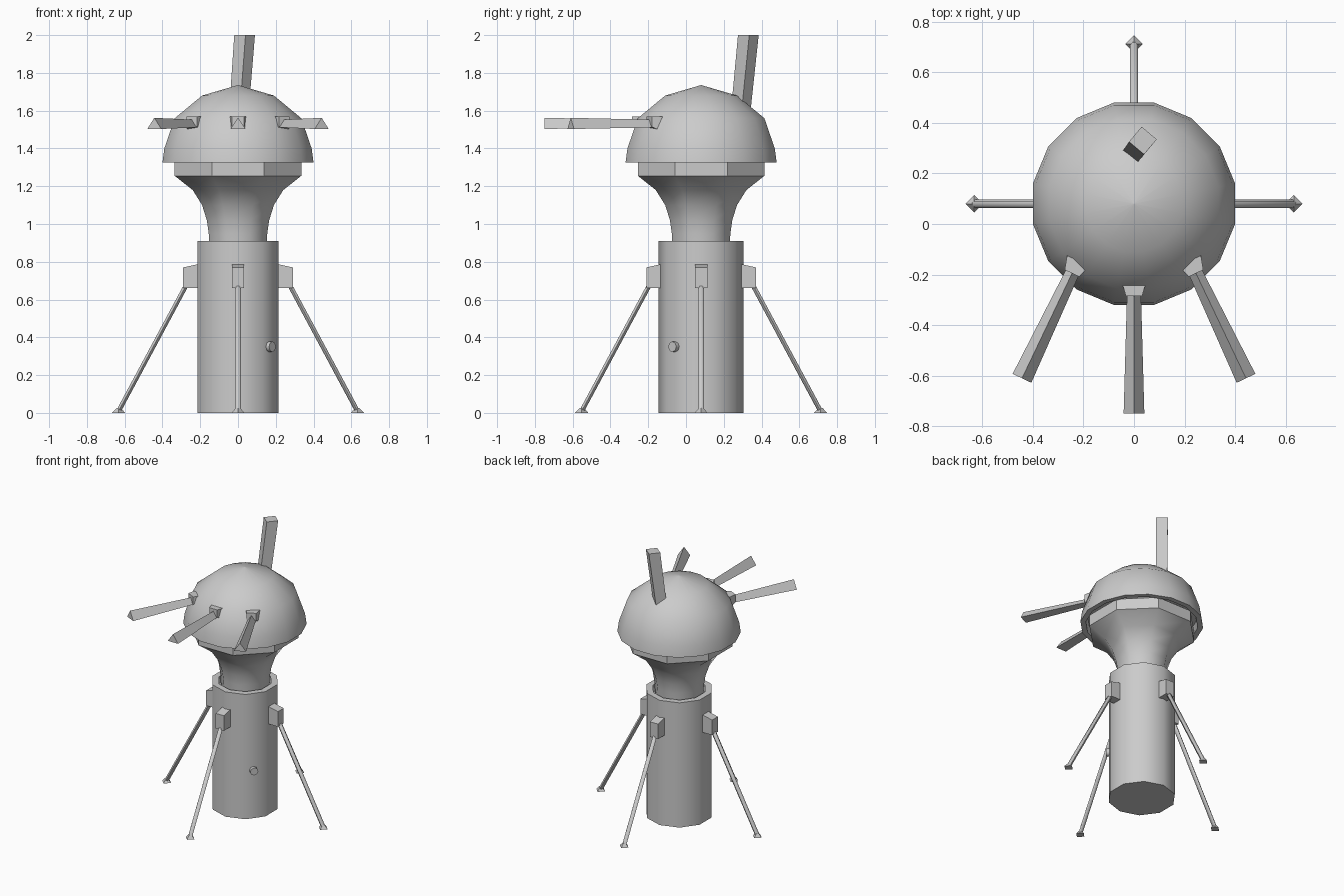
import bpy, bmesh, math
from mathutils import Vector, Matrix

if "Cube" in bpy.data.objects:
    bpy.data.objects.remove(bpy.data.objects["Cube"])

CY = 0.08  # y of the tower axis


def finish(name, bm, smooth=None):
    bmesh.ops.remove_doubles(bm, verts=bm.verts, dist=1e-5)
    bmesh.ops.recalc_face_normals(bm, faces=bm.faces)
    me = bpy.data.meshes.new(name)
    bm.to_mesh(me)
    bm.free()
    ob = bpy.data.objects.new(name, me)
    bpy.context.collection.objects.link(ob)
    if smooth:
        bpy.ops.object.select_all(action='DESELECT')
        ob.select_set(True)
        bpy.context.view_layer.objects.active = ob
        bpy.ops.object.shade_smooth_by_angle(angle=math.radians(smooth))
    return ob


def loft(bm, rings):
    """Skin a list of equal-length vertex rings and cap both ends."""
    vs = [[bm.verts.new(p) for p in r] for r in rings]
    n = len(vs[0])
    for a, b in zip(vs, vs[1:]):
        for i in range(n):
            bm.faces.new((a[i], a[(i + 1) % n], b[(i + 1) % n], b[i]))
    bm.faces.new(vs[0])
    bm.faces.new(vs[-1])


def lathe(name, profile, n, phase=0.0, smooth=None):
    """Turn (radius, z) points into an n-sided solid around the tower axis."""
    bm = bmesh.new()
    loft(bm, [[(r * math.cos(phase + math.tau * i / n),
                CY + r * math.sin(phase + math.tau * i / n), z)
               for i in range(n)] for r, z in profile])
    return finish(name, bm, smooth)


def place(angle, x=0.0, y=CY, z=0.0):
    return Matrix.Translation((x, y, z)) @ Matrix.Rotation(angle, 4, 'Z')


# Ten-sided base drum with a shallow socket for the neck
lathe('base_drum', [(0.225, 0), (0.225, 0.91), (0.18, 0.91), (0.18, 0.86)],
      10, math.pi / 2, 40)

# Flared neck and faceted collar (eight sides, flats on the axes)
k8 = 1 / math.cos(math.pi / 8)
lathe('neck', [(r * k8, z) for r, z in
               [(0.15, 0.85), (0.155, 0.95), (0.165, 1.02), (0.19, 1.10),
                (0.24, 1.18), (0.335, 1.255)]], 8, math.pi / 8, 50)
lathe('collar', [(0.335 * k8, 1.255), (0.335 * k8, 1.335), (0.30, 1.38)],
      8, math.pi / 8)

# Sixteen-sided dome with a recessed underside
k16 = 1 / math.cos(math.pi / 16)
lathe('dome', [(r * k16, z) for r, z in
               [(0.30, 1.375), (0.355, 1.375), (0.365, 1.325), (0.40, 1.325),
                (0.39, 1.40), (0.335, 1.56), (0.19, 1.68), (0.002, 1.735)]],
      16, math.pi / 16, 40)

# Four legs: bracket, strut and pointed foot
for i, side in enumerate(('right', 'back', 'left', 'front')):
    m = place(i * math.pi / 2)
    bm = bmesh.new()
    loft(bm, [[(0.20, w, 0.66), (0.29, w, 0.66), (0.29, w, 0.77), (0.20, w, 0.79)]
              for w in (-0.033, 0.033)])
    bm.transform(m)
    finish(side + '_leg_bracket', bm)

    bm = bmesh.new()
    loft(bm, [[(x + 0.016 * math.cos(math.tau * j / 6 + math.pi / 6),
                0.016 * math.sin(math.tau * j / 6 + math.pi / 6), z)
               for j in range(6)] for x, z in ((0.272, 0.68), (0.632, 0.01))])
    bm.transform(m)
    finish(side + '_leg_strut', bm, 65)

    bm = bmesh.new()
    loft(bm, [[(0.632 + r, 0, z), (0.632, r, z), (0.632 - r, 0, z), (0.632, -r, z)]
              for r, z in ((0.035, 0), (0.012, 0.025))])
    bm.transform(m)
    finish(side + '_leg_foot', bm)


# Three flared triangular barrels in wedge-shaped mounts (local -y is forward)
def barrel(name, x, y, angle, length):
    m = place(angle, x, y)
    bm = bmesh.new()
    loft(bm, [[(-w, d, lo), (w, d, lo), (0, d, hi)]
              for d, w, lo, hi in ((0.03, 0.027, 1.512, 1.552),
                                   (-length, 0.041, 1.503, 1.562))])
    bm.transform(m)
    finish(name + '_barrel', bm)
    bm = bmesh.new()
    loft(bm, [[(-w, d, lo), (w, d, lo), (w, d, 1.57), (-w, d, 1.57)]
              for d, w, lo in ((0.055, 0.048, 1.49), (0.0, 0.032, 1.515))])
    bm.transform(m)
    finish(name + '_barrel_mount', bm)


barrel('middle', 0, -0.285, 0, 0.465)
for s, side in ((1, 'right'), (-1, 'left')):
    barrel(side, s * 0.245, -0.195, s * math.radians(25.5), 0.46)

# Leaning square mast on the back of the dome
bm = bmesh.new()
loft(bm, [[(x + r * math.cos(math.radians(a)), y + r * math.sin(math.radians(a)), z)
           for a in (5, 95, 185, 275)]
          for x, y, z, r in ((0.005, 0.29, 1.60, 0.052), (0.035, 0.33, 2.0, 0.055))])
finish('mast', bm)

# Round button low on the front right of the drum
bm = bmesh.new()
bmesh.ops.create_cone(bm, cap_ends=True, segments=8, radius1=0.028, radius2=0.028,
                      depth=0.05)
a = math.radians(-40)
d = Vector((math.cos(a), math.sin(a), 0))
bm.transform(Matrix.Translation(Vector((0, CY, 0.35)) + d * 0.213)
             @ d.to_track_quat('Z', 'Y').to_matrix().to_4x4())
finish('button', bm, 50)
